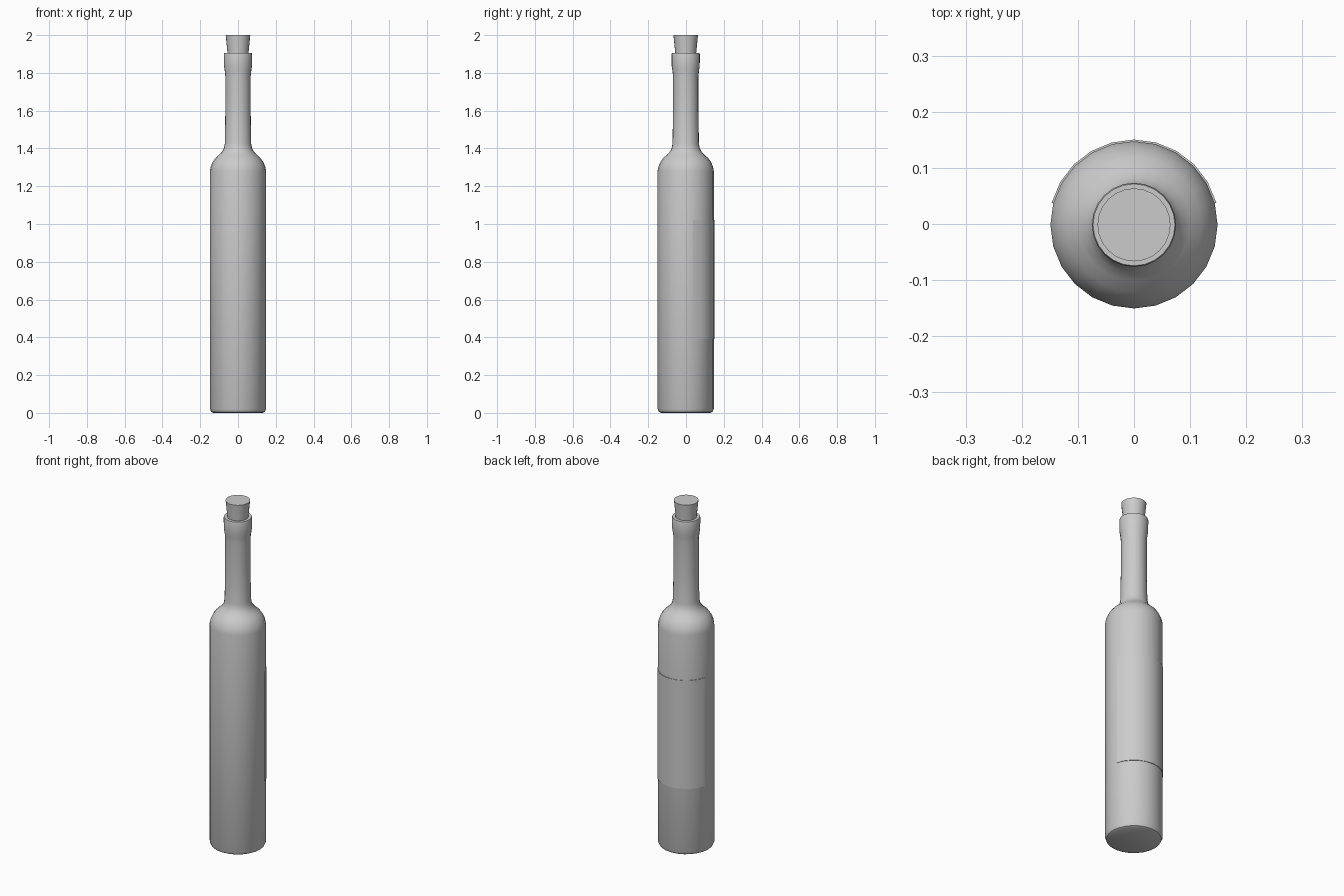
import bpy, bmesh
from math import cos, sin, radians

if "Cube" in bpy.data.objects:
    bpy.data.objects.remove(bpy.data.objects["Cube"])

SEG = 24
CY = -0.0015  # the label thickens the back, so the axis sits slightly forward


def finish(name, bm, angle=35):
    bmesh.ops.recalc_face_normals(bm, faces=bm.faces)
    mesh = bpy.data.meshes.new(name)
    bm.to_mesh(mesh)
    bm.free()
    obj = bpy.data.objects.new(name, mesh)
    bpy.context.collection.objects.link(obj)
    bpy.ops.object.select_all(action='DESELECT')
    obj.select_set(True)
    bpy.context.view_layer.objects.active = obj
    bpy.ops.object.shade_smooth_by_angle(angle=radians(angle))
    return obj


def ring(bm, r, z, angles):
    return [bm.verts.new((r * cos(a), CY + r * sin(a), z)) for a in angles]


def lathe(name, profile, cap_start=True, cap_end=True):
    bm = bmesh.new()
    angles = [radians(360 * i / SEG) for i in range(SEG)]
    rings = [ring(bm, r, z, angles) for r, z in profile]
    for a, b in zip(rings, rings[1:]):
        for i in range(SEG):
            j = (i + 1) % SEG
            bm.faces.new((a[i], a[j], b[j], b[i]))
    if cap_start:
        bm.faces.new(rings[0])
    if cap_end:
        bm.faces.new(rings[-1])
    return finish(name, bm)


# Bottle: base, straight body, shoulder, neck, lip and mouth
lathe("bottle", [
    (0.130, 0.0), (0.142, 0.006), (0.149, 0.022), (0.149, 1.28),
    (0.144, 1.305), (0.134, 1.328), (0.120, 1.348), (0.100, 1.366),
    (0.085, 1.382), (0.075, 1.40), (0.070, 1.425), (0.067, 1.60),
    (0.067, 1.78), (0.070, 1.81), (0.074, 1.835), (0.075, 1.898),
    (0.073, 1.905), (0.056, 1.905), (0.052, 1.76)])

# Cork: tapers down into the mouth
lathe("cork", [(0.049, 1.77), (0.055, 1.90), (0.065, 2.0)])

# Label: thin curved sheet wrapped round the back
bm = bmesh.new()
angles = [radians(15 * i) for i in range(1, 12)]
lo_in, hi_in = ring(bm, 0.1485, 0.39, angles), ring(bm, 0.1485, 1.02, angles)
lo_out, hi_out = ring(bm, 0.152, 0.39, angles), ring(bm, 0.152, 1.02, angles)
loops = [lo_in, lo_out, hi_out, hi_in]
for a, b in zip(loops, loops[1:] + loops[:1]):
    for i in range(len(angles) - 1):
        bm.faces.new((a[i], a[i + 1], b[i + 1], b[i]))
for end in (0, -1):
    bm.faces.new([loop[end] for loop in loops])
finish("label", bm)
